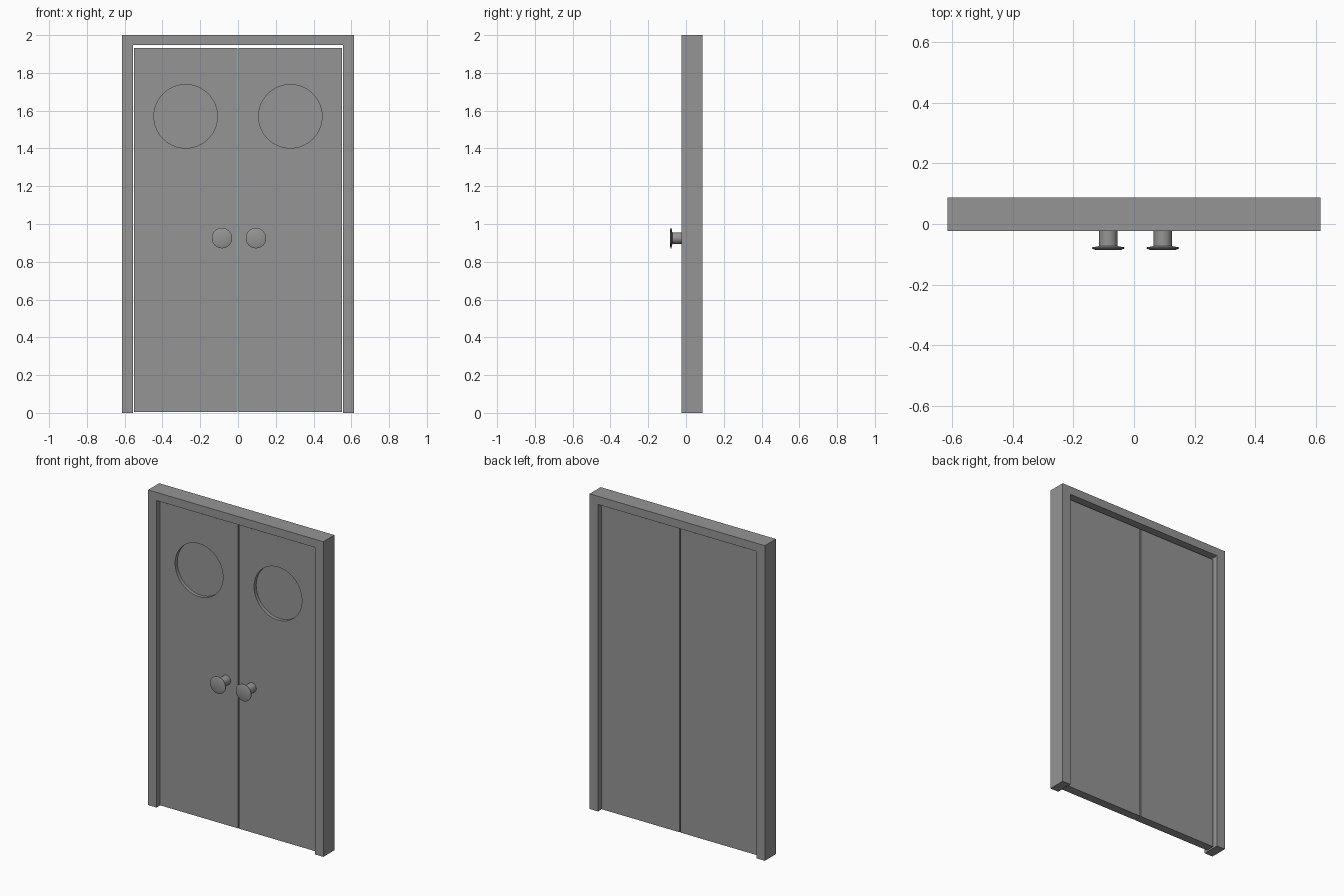
import bpy, bmesh, math
from mathutils import Matrix

if "Cube" in bpy.data.objects:
    bpy.data.objects.remove(bpy.data.objects["Cube"])

grey = bpy.data.materials.new("grey")
grey.diffuse_color = (0.3, 0.3, 0.3, 1)
grey.use_nodes = True
grey.node_tree.nodes["Principled BSDF"].inputs["Base Color"].default_value = grey.diffuse_color


def add_object(name, bm):
    bmesh.ops.recalc_face_normals(bm, faces=bm.faces)
    mesh = bpy.data.meshes.new(name)
    bm.to_mesh(mesh)
    bm.free()
    mesh.materials.append(grey)
    ob = bpy.data.objects.new(name, mesh)
    bpy.context.collection.objects.link(ob)
    return ob


def smooth(ob):
    bpy.ops.object.select_all(action='DESELECT')
    ob.select_set(True)
    bpy.context.view_layer.objects.active = ob
    bpy.ops.object.shade_smooth_by_angle(angle=math.radians(30))


def extruded(name, outline, y0, y1):
    """Extrude an outline in the xz plane from y0 to y1."""
    bm = bmesh.new()
    face = bm.faces.new([bm.verts.new((x, y0, z)) for x, z in outline])
    ext = bmesh.ops.extrude_face_region(bm, geom=[face])
    verts = [g for g in ext["geom"] if isinstance(g, bmesh.types.BMVert)]
    bmesh.ops.translate(bm, verts=verts, vec=(0, y1 - y0, 0))
    return add_object(name, bm)


def turned(name, profile, x, z, n=32):
    """Closed turned shape around a y axis; profile is (radius, y)."""
    bm = bmesh.new()
    rings = []
    for r, y in profile:
        rings.append([bm.verts.new((x + r * math.cos(2 * math.pi * i / n), y,
                                    z + r * math.sin(2 * math.pi * i / n)))
                      for i in range(n)])
    for a, b in zip(rings, rings[1:]):
        for i in range(n):
            j = (i + 1) % n
            bm.faces.new((a[i], a[j], b[j], b[i]))
    bm.faces.new(rings[0])
    bm.faces.new(rings[-1])
    ob = add_object(name, bm)
    smooth(ob)
    return ob


# Frame: two jambs and a header, open at the floor
W, I, TOP = 0.615, 0.556, 1.948
extruded("door_frame", [(-W, 0), (-W, 2), (W, 2), (W, 0),
                        (I, 0), (I, TOP), (-I, TOP), (-I, 0)], -0.023, 0.088)

# Two door leaves with a shallow round window recess and a knob each
FRONT, BACK = 0.005, 0.06
for side, s in (("left", -1), ("right", 1)):
    outline = [(s * 0.003, 0.005), (s * 0.55, 0.005),
               (s * 0.55, 1.932), (s * 0.003, 1.932)]
    door = extruded(side + "_door", outline, FRONT, BACK)
    cutter = turned(side + "_window_cutter",
                    [(0.168, FRONT - 0.05), (0.168, FRONT + 0.022)],
                    s * 0.277, 1.57, 64)
    cutter.hide_render = True
    cutter.hide_set(True)
    cut = door.modifiers.new("window_recess", 'BOOLEAN')
    cut.object = cutter
    cut.solver = 'EXACT'

    # Stem with a flared, thin round plate
    turned(side + "_knob",
           [(0.03, FRONT + 0.003), (0.03, -0.072), (0.036, -0.074),
            (0.054, -0.077), (0.054, -0.081), (0.040, -0.086)],
           0.005 + s * 0.09, 0.925)
